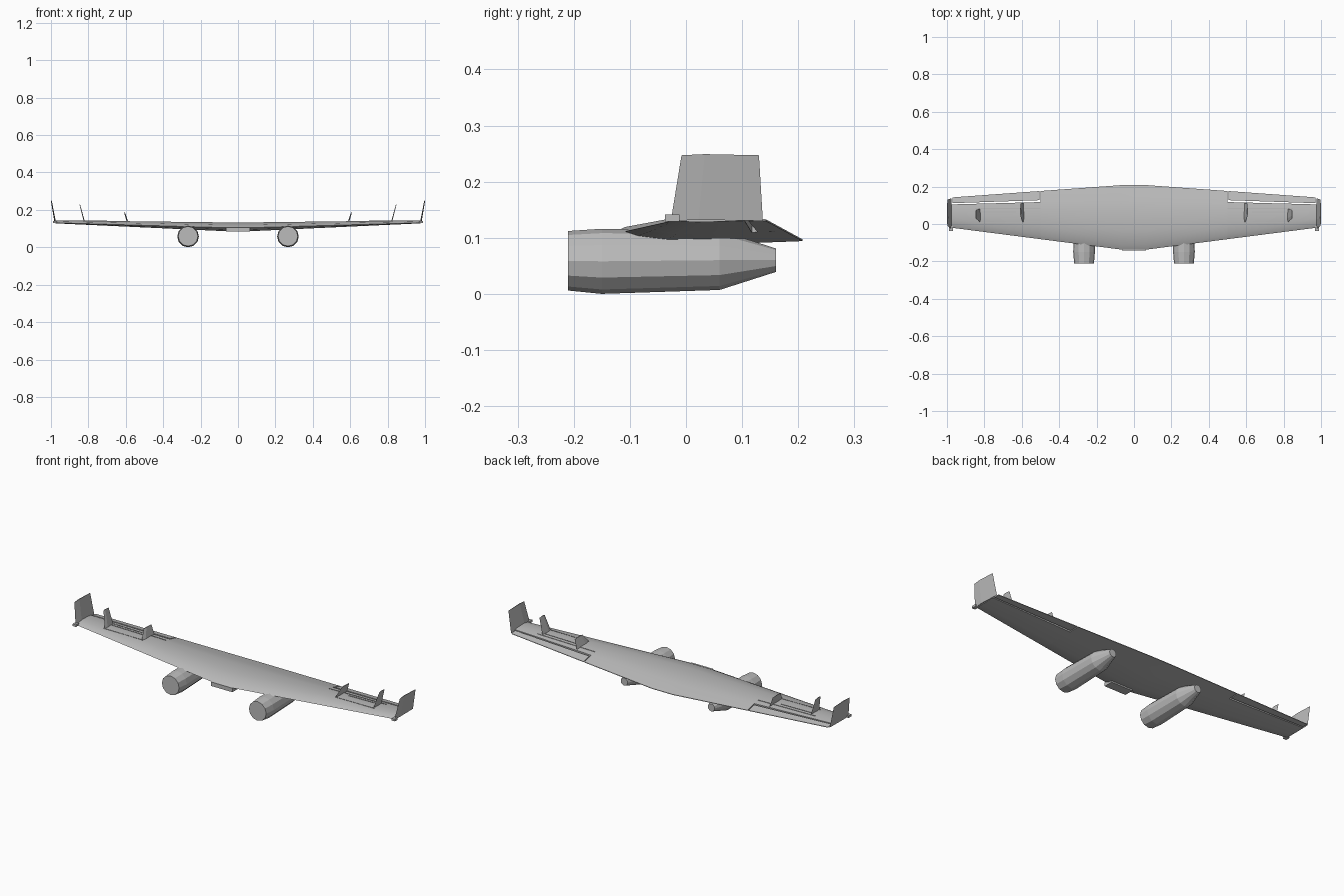
import bpy
import bmesh
import math
from mathutils import Vector

if "Cube" in bpy.data.objects:
    bpy.data.objects.remove(bpy.data.objects["Cube"], do_unlink=True)

grey = bpy.data.materials.new("plain grey")
grey.use_nodes = True
colour = (0.5, 0.5, 0.5, 1)
grey.diffuse_color = colour
grey.node_tree.nodes["Principled BSDF"].inputs["Base Color"].default_value = colour


def loft(name, rings, caps=(True, True), smooth=0):
    """Skin a row of matching closed sections and mirror it across x."""
    bm = bmesh.new()
    rows = [[bm.verts.new(p) for p in ring] for ring in rings]
    n = len(rows[0])
    for a, b in zip(rows, rows[1:]):
        for i in range(n):
            j = (i + 1) % n
            bm.faces.new((a[i], a[j], b[j], b[i]))
    if caps[0]:
        bm.faces.new(rows[0][::-1])
    if caps[1]:
        bm.faces.new(rows[-1])
    bmesh.ops.recalc_face_normals(bm, faces=bm.faces)
    mesh = bpy.data.meshes.new(name)
    bm.to_mesh(mesh)
    bm.free()
    mesh.materials.append(grey)
    obj = bpy.data.objects.new(name, mesh)
    bpy.context.collection.objects.link(obj)
    if smooth:
        bpy.ops.object.select_all(action='DESELECT')
        bpy.context.view_layer.objects.active = obj
        obj.select_set(True)
        bpy.ops.object.shade_smooth_by_angle(angle=math.radians(smooth))
    mirror = obj.modifiers.new("mirror", 'MIRROR')
    mirror.use_clip = True
    return obj


# Wing section: chord fraction, height at root, height at tip
HINGE = 0.77
TOP = [(0, .105, .131), (.08, .119, .138), (.3, .133, .144),
       (.6, .13, .143), (HINGE, .119, .139), (1, .097, .133)]
BOTTOM = [(1, .094, .13), (HINGE, .091, .13), (.6, .088, .129),
          (.25, .086, .128), (.07, .095, .129)]
ROOT, TIP = 0.065, 0.975


def wing_point(x, u, z_root, z_tip):
    t = max(0, (x - ROOT) / (TIP - ROOT))
    front, back = -.137 + .117 * t, .208 - .066 * t
    return Vector((x, front + (back - front) * u, z_root + (z_tip - z_root) * t))


def section(x, points):
    return [wing_point(x, *p) for p in points]


def surface(x, y):
    """Height of the upper skin at a plan position."""
    pts = section(x, TOP)
    for a, b in zip(pts, pts[1:]):
        if a.y <= y <= b.y:
            return a.z + (b.z - a.z) * (y - a.y) / (b.y - a.y)
    return pts[-1].z


# Wing centre, outer wing and separate ailerons
SPLIT = 0.5
full = TOP + BOTTOM
loft("wing_centre", [section(x, full) for x in (0, ROOT, SPLIT)], (False, True), 25)
fore = TOP[:5] + BOTTOM[1:]
loft("wing_outer", [section(x, fore) for x in (SPLIT, TIP)], smooth=25)
aileron = [(.81, .116, .138), TOP[5], BOTTOM[0], (.81, .0915, .13)]
loft("aileron", [section(x, aileron) for x in (SPLIT + .005, TIP - .005)])


def box(name, x0, x1, y0, y1, z0, z1):
    return loft(name, [[(x, y0, z0), (x, y1, z0), (x, y1, z1), (x, y0, z1)]
                       for x in (x0, x1)], (x0 > 0, True))


# Nose sensor bay and tip pods
box("nose_bay", 0, .065, -.142, -.09, .084, .106)
box("tip_pod", .968, .988, -.037, -.012, .129, .141)


def fin(name, x0, x1, z0, z1, base, top, thick):
    """Thin leaning fin with a pointed front and back."""
    rings = []
    for x, z, (a, b), w in ((x0, z0, base, thick), (x1, z1, top, thick * .6)):
        c = b - a
        rings.append([(x, a, z - .002), (x + w, a + .3 * c, z), (x, b, z - .002),
                      (x - w, a + .3 * c, z)])
    return loft(name, rings)


fin("winglet", .977, .998, .132, .249, (-.027, .137), (-.008, .13), .004)
fin("inner_fin", .591, .607, .136, .187, (.0, .112), (.04, .108), .004)
fin("outer_fin", .822, .846, .138, .229, (.008, .082), (.03, .075), .003)


# Raised spanwise panel strips around the small fins
def strip(name, x0, x1, y, width):
    rings = []
    for x in (x0, x1):
        z = surface(x, y)
        rings.append([(x, y - width, z - .003), (x, y + width, z - .003),
                      (x, y + width, z + .002), (x, y - width, z + .002)])
    return loft(name, rings)


strip("rear_strip", .5, .85, .083, .002)
strip("middle_strip", .63, .82, .064, .0015)
strip("front_strip", .59, .83, .01, .0015)


# Twelve-sided engine pods: y, centre height, radius
def ring(y, z, r):
    return [(.267 + r * math.cos(i * math.pi / 6), y, z + r * math.sin(i * math.pi / 6))
            for i in range(12)]


loft("engine_pod", [ring(-.21, .059, .053), ring(-.15, .058, .058),
                    ring(.06, .06, .053), ring(.16, .06, .021)])
